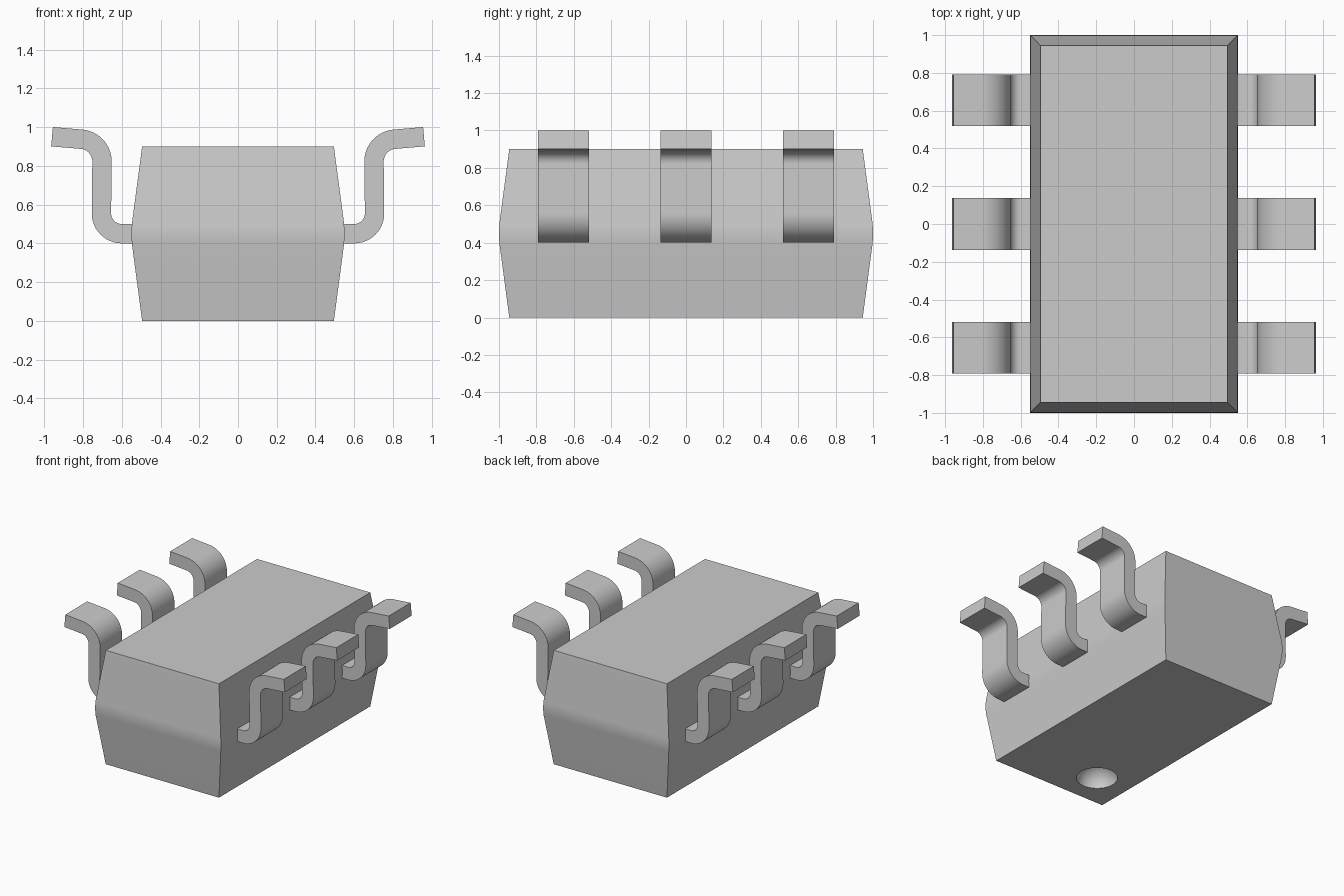
import bpy
import bmesh
from math import sin, cos, radians

default = bpy.data.objects.get("Cube")
if default:
    bpy.data.objects.remove(default, do_unlink=True)

grey = bpy.data.materials.new("light grey")
grey.use_nodes = True
grey.diffuse_color = (0.6, 0.6, 0.6, 1)
grey.node_tree.nodes["Principled BSDF"].inputs["Base Color"].default_value = (0.6, 0.6, 0.6, 1)


def make_object(name, bm):
    bmesh.ops.recalc_face_normals(bm, faces=bm.faces)
    mesh = bpy.data.meshes.new(name)
    bm.to_mesh(mesh)
    bm.free()
    mesh.materials.append(grey)
    obj = bpy.data.objects.new(name, mesh)
    bpy.context.collection.objects.link(obj)
    return obj


def select_only(obj):
    bpy.ops.object.select_all(action='DESELECT')
    obj.select_set(True)
    bpy.context.view_layer.objects.active = obj


def smooth(obj):
    select_only(obj)
    bpy.ops.object.shade_smooth_by_angle(angle=radians(30))
    weighted = obj.modifiers.new("even shading", 'WEIGHTED_NORMAL')
    weighted.keep_sharp = True


# Body: stacked rectangles, widest at a narrow rounded belt
bm = bmesh.new()
rings = []
for z, inset in ((0, .055), (.4, .002), (.45, 0), (.5, .002), (.9, .055)):
    x, y = .55 - inset, 1 - inset
    rings.append([bm.verts.new((sx * x, sy * y, z))
                  for sx, sy in ((-1, -1), (1, -1), (1, 1), (-1, 1))])
for low, high in zip(rings, rings[1:]):
    for i in range(4):
        j = (i + 1) % 4
        bm.faces.new((low[i], low[j], high[j], high[i]))
bm.faces.new(rings[0][::-1])
bm.faces.new(rings[-1])
body = make_object("body", bm)

# Round dimple in the underside, near one corner
bm = bmesh.new()
bmesh.ops.create_uvsphere(bm, u_segments=48, v_segments=24, radius=.148)
bmesh.ops.translate(bm, verts=bm.verts, vec=(-.217, -.671, -.01))
cutter = make_object("dimple_cutter", bm)
cutter.hide_render = True
cut = body.modifiers.new("dimple", 'BOOLEAN')
cut.operation = 'DIFFERENCE'
cut.solver = 'EXACT'
cut.object = cutter
select_only(body)
bpy.ops.object.modifier_apply(modifier=cut.name)
bpy.data.objects.remove(cutter, do_unlink=True)
smooth(body)


# Leads: a bent strip, described by its centre line and direction
def arc(cx, cz, radius, start, end, steps=12):
    angles = [radians(start + (end - start) * i / steps) for i in range(steps + 1)]
    turn = 1 if end > start else -1
    return [(cx + radius * cos(a), cz + radius * sin(a), turn * cos(a), turn * sin(a))
            for a in angles]


def lead(name, side, y, half_width=.137, half_thick=.05):
    tip = radians(95)
    line = [(.5, .45, 0, -1)]
    line += arc(.6, .555, .105, -90, 1.5)
    line += arc(.817, .823, .115, 181.5, 95)
    line.append((.96, .9505, -cos(tip), -sin(tip)))
    outline = [(x + nx * half_thick, z + nz * half_thick) for x, z, nx, nz in line]
    outline += [(x - nx * half_thick, z - nz * half_thick) for x, z, nx, nz in reversed(line)]
    bm = bmesh.new()
    face = bm.faces.new([bm.verts.new((side * x, y - half_width, z)) for x, z in outline])
    extruded = bmesh.ops.extrude_face_region(bm, geom=[face])["geom"]
    moved = [v for v in extruded if isinstance(v, bmesh.types.BMVert)]
    bmesh.ops.translate(bm, verts=moved, vec=(0, 2 * half_width, 0))
    smooth(make_object(name, bm))


for side, side_name in ((1, "left"), (-1, "right")):
    for y, place in ((-.655, "front"), (0, "middle"), (.655, "back")):
        lead(f"{side_name}_{place}_lead", side, y)
